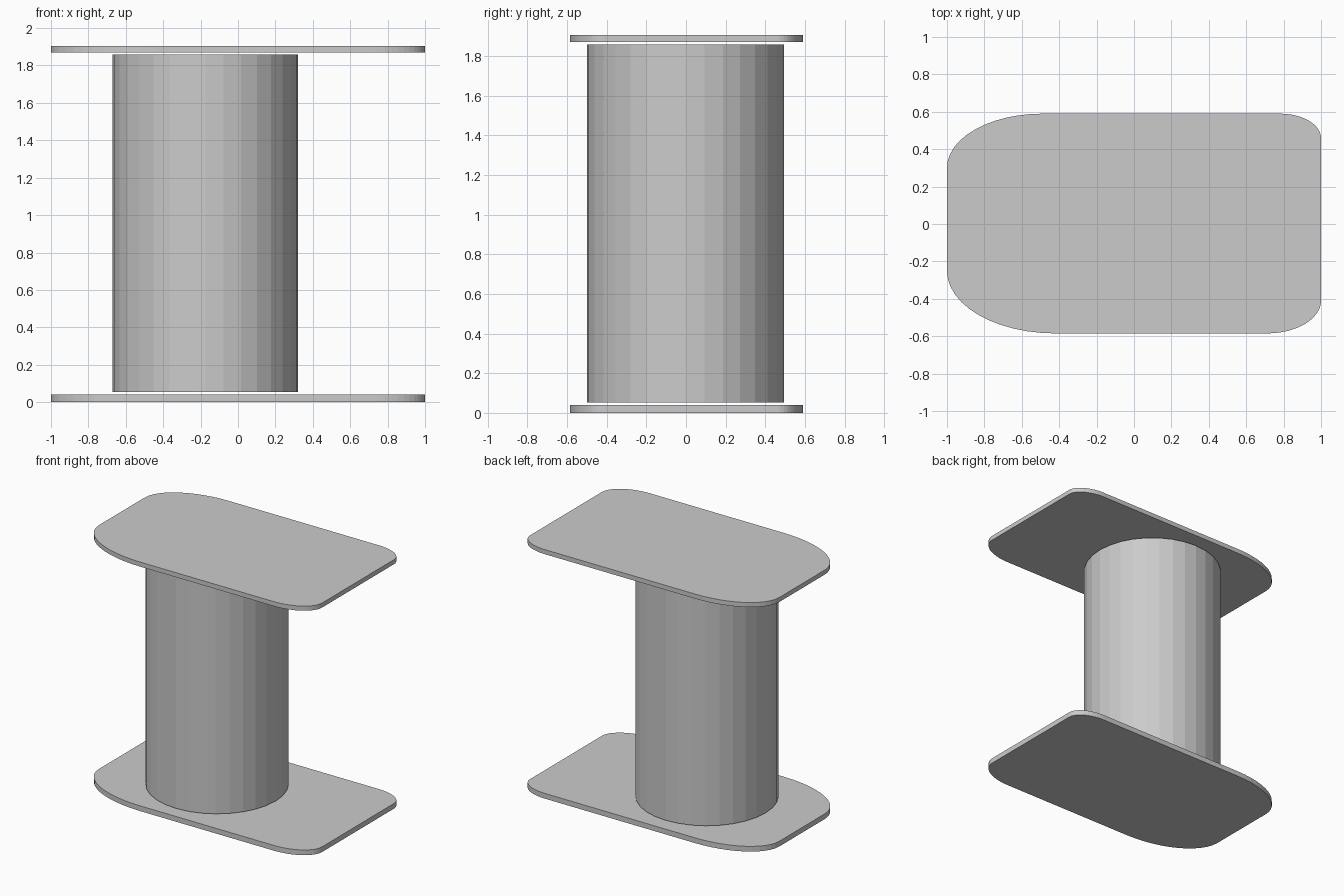
import bpy, bmesh
from math import cos, sin, pi

if "Cube" in bpy.data.objects:
    bpy.data.objects.remove(bpy.data.objects["Cube"])

# Plate corners, counter-clockwise: sign x, sign y, radius x, radius y, start angle
X, Y_TOP, Y_BOTTOM = 1.0, 0.59, -0.585
CORNERS = [
    (1, 1, 0.22, 0.13, 0),
    (-1, 1, 0.51, 0.29, pi / 2),
    (-1, -1, 0.58, 0.335, pi),
    (1, -1, 0.29, 0.175, 3 * pi / 2),
]


def plate(name, z0, z1, steps=12):
    """Flat slab with four differently rounded elliptical corners."""
    bm = bmesh.new()
    outline = []
    for sx, sy, rx, ry, start in CORNERS:
        cx = sx * (X - rx)
        cy = Y_TOP - ry if sy > 0 else Y_BOTTOM + ry
        for i in range(steps + 1):
            a = start + pi / 2 * i / steps
            outline.append(bm.verts.new((cx + rx * cos(a), cy + ry * sin(a), z0)))
    face = bm.faces.new(outline)
    ext = bmesh.ops.extrude_face_region(bm, geom=[face], use_keep_orig=True)
    top = [v for v in ext["geom"] if isinstance(v, bmesh.types.BMVert)]
    bmesh.ops.translate(bm, verts=top, vec=(0, 0, z1 - z0))
    bmesh.ops.recalc_face_normals(bm, faces=bm.faces)
    mesh = bpy.data.meshes.new(name)
    bm.to_mesh(mesh)
    bm.free()
    obj = bpy.data.objects.new(name, mesh)
    bpy.context.collection.objects.link(obj)
    return obj


# Base and top slabs
plate("base_plate", 0.0, 0.04)
plate("top_plate", 1.87, 1.905)

# Column, offset to the left, with narrow gaps to both plates
Z0, Z1 = 0.053, 1.858
bpy.ops.mesh.primitive_cylinder_add(vertices=32, radius=0.497, depth=Z1 - Z0,
                                    location=(-0.175, -0.003, (Z0 + Z1) / 2))
bpy.context.object.name = "column"
